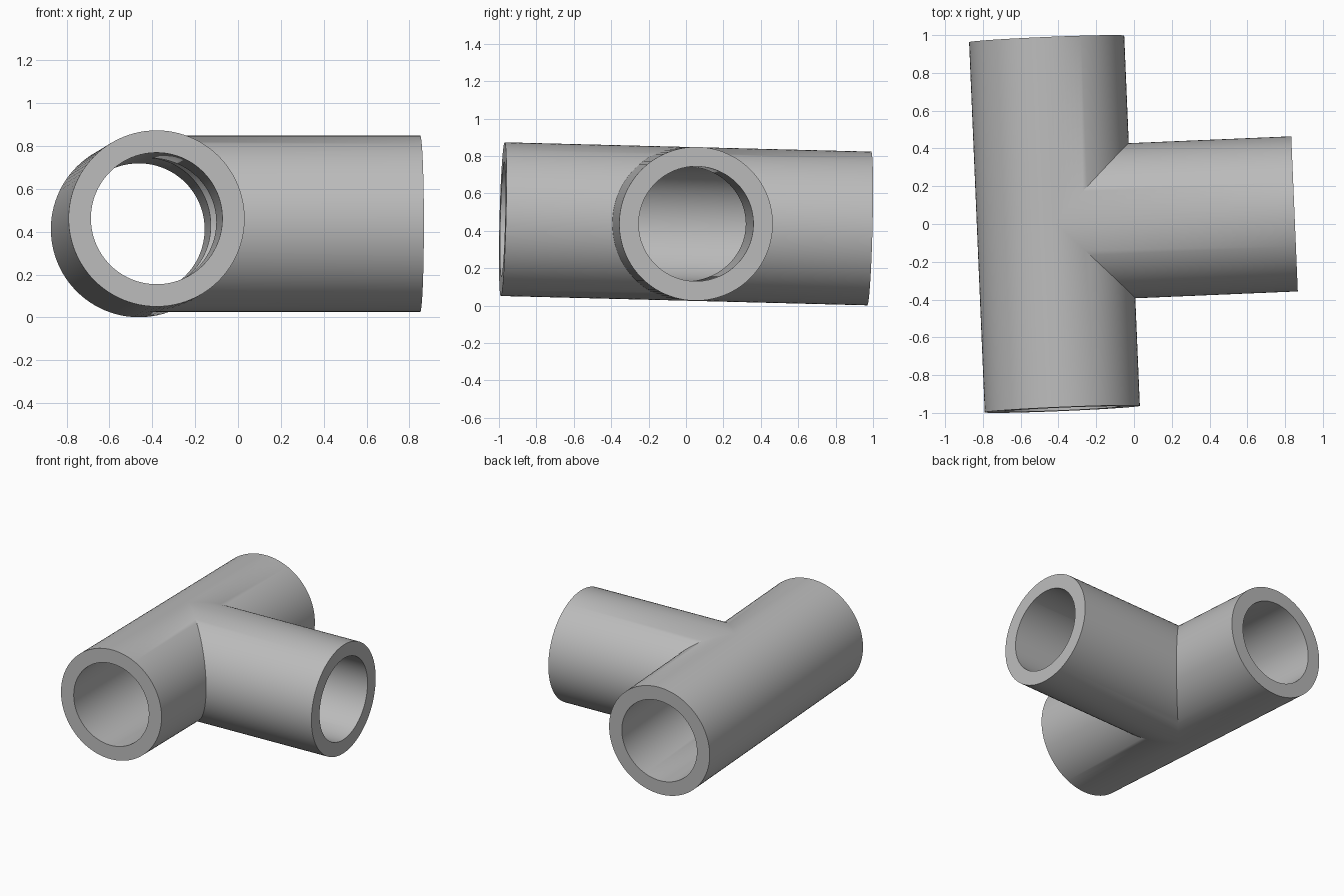
import bpy, bmesh, math
from mathutils import Matrix, Vector

cube = bpy.data.objects.get("Cube")
if cube:
    bpy.data.objects.remove(cube, do_unlink=True)

OUTER, INNER = 0.411, 0.307   # pipe wall radii
HALF, REACH = 0.981, 1.272    # half run length, branch length
SEGS = 96

grey = bpy.data.materials.new("pipe grey")
grey.use_nodes = True
colour = (0.5, 0.5, 0.5, 1)
grey.diffuse_color = colour
grey.node_tree.nodes["Principled BSDF"].inputs["Base Color"].default_value = colour

bm = bmesh.new()


def quad(*points):
    bm.faces.new([bm.verts.new(p) for p in points])


def ring(r, i):
    a = 2 * math.pi * i / SEGS
    return r * math.cos(a), r * math.sin(a)


for i in range(SEGS):
    for r in (OUTER, INNER):
        (u, z), (v, w) = ring(r, i), ring(r, i + 1)
        # straight run: mitred on the branch side, unbroken on the far side
        for s in (-1, 1):
            quad((u, s * HALF, z), (v, s * HALF, w),
                 (v, s * max(v, 0), w), (u, s * max(u, 0), z))
        # branch: starts on the mitre
        quad((abs(u), u, z), (abs(v), v, w), (REACH, v, w), (REACH, u, z))
    # ring-shaped pipe ends
    (a, b), (c, d) = ring(OUTER, i), ring(OUTER, i + 1)
    (e, f), (g, h) = ring(INNER, i), ring(INNER, i + 1)
    for s in (-HALF, HALF):
        quad((a, s, b), (c, s, d), (g, s, h), (e, s, f))
    quad((REACH, a, b), (REACH, c, d), (REACH, g, h), (REACH, e, f))

bmesh.ops.remove_doubles(bm, verts=bm.verts, dist=1e-5)
bmesh.ops.recalc_face_normals(bm, faces=bm.faces)

# slight tilt of the whole fitting
run = Vector((-0.083, 1.965, -0.05)).normalized()
branch = Vector((1, 0.042, 0))
branch = (branch - run * branch.dot(run)).normalized()
tilt = Matrix((branch, run, branch.cross(run))).transposed().to_4x4()
bm.transform(Matrix.Translation((-0.421, 0, 0.437)) @ tilt)

mesh = bpy.data.meshes.new("tee_pipe")
bm.to_mesh(mesh)
bm.free()
mesh.materials.append(grey)
tee = bpy.data.objects.new("tee_pipe", mesh)
bpy.context.collection.objects.link(tee)
bpy.context.view_layer.objects.active = tee
tee.select_set(True)
bpy.ops.object.shade_smooth_by_angle(angle=math.radians(32))
